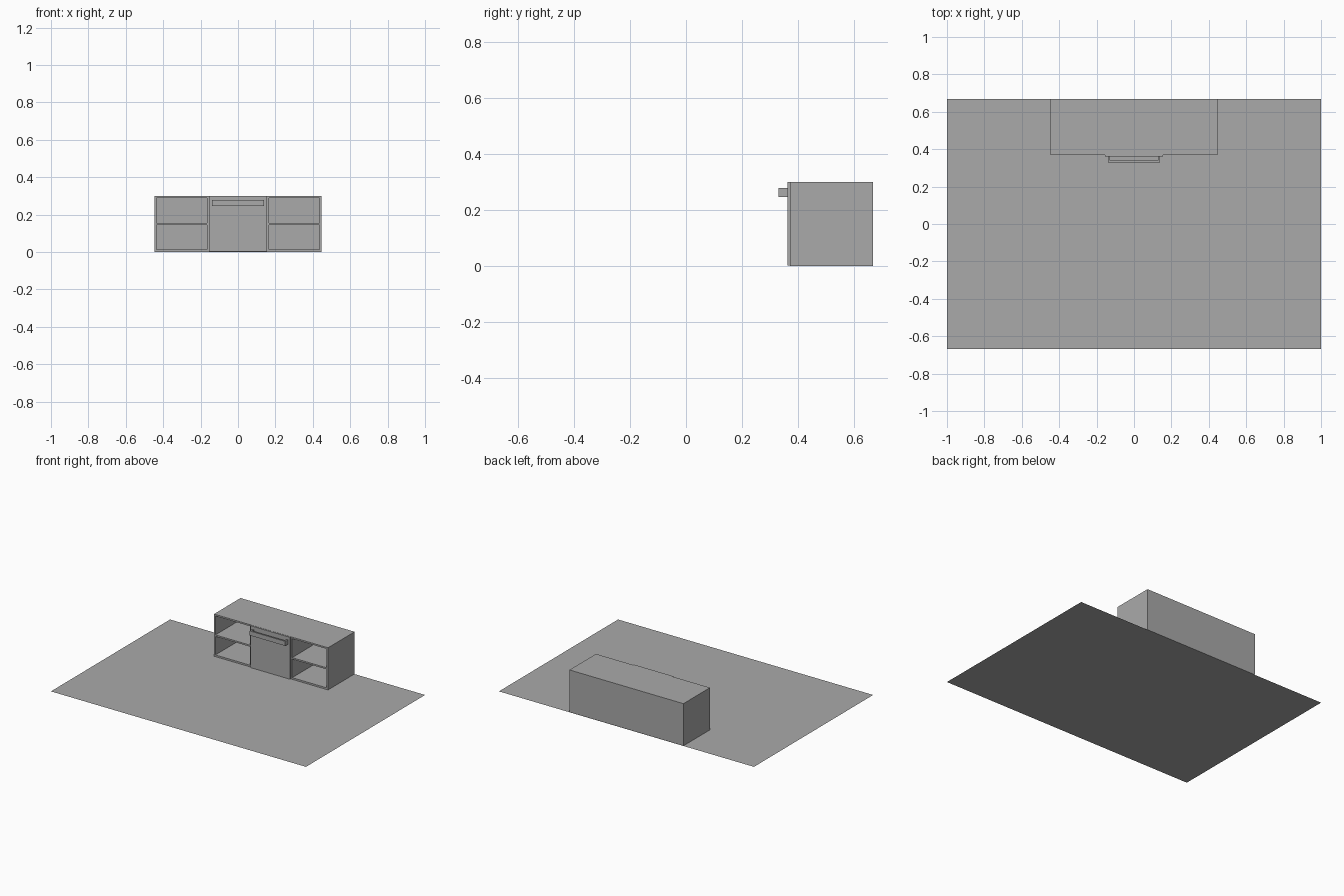
import bpy

if "Cube" in bpy.data.objects:
    bpy.data.objects.remove(bpy.data.objects["Cube"])

grey = bpy.data.materials.new("neutral grey")
grey.diffuse_color = (0.4, 0.4, 0.4, 1)
grey.use_nodes = True
grey.node_tree.nodes["Principled BSDF"].inputs["Base Color"].default_value = grey.diffuse_color


def box(name, x0, x1, y0, y1, z0, z1):
    """Axis-aligned panel from its limits."""
    bpy.ops.mesh.primitive_cube_add(
        size=1, location=((x0 + x1) / 2, (y0 + y1) / 2, (z0 + z1) / 2))
    ob = bpy.context.object
    ob.name = name
    ob.scale = (x1 - x0, y1 - y0, z1 - z0)
    bpy.ops.object.transform_apply(location=False, rotation=False, scale=True)
    ob.data.materials.append(grey)
    return ob


# Floor: a single flat sheet
bpy.ops.mesh.primitive_plane_add(size=1)
floor = bpy.context.object
floor.name = "floor"
floor.scale = (2, 1.334, 1)
bpy.ops.object.transform_apply(scale=True)
floor.data.materials.append(grey)

# Cabinet limits
W, F, B, H, T = 0.447, 0.37, 0.667, 0.30, 0.011
DOOR, INNER = 0.155, 0.166

# Carcass
box("cabinet_top", -W, W, F, B, H - T, H)
box("cabinet_base", -W, W, F, B, 0.001, 0.013)
box("back_panel", -W + T, W - T, B - T, B, 0.013, H - T)

# Sides, dividers and shelves on both halves
for side, s in (("left", -1), ("right", 1)):
    def panel(name, a, b, *rest):
        box(f"{side}_{name}", min(s * a, s * b), max(s * a, s * b), *rest)
    panel("side", W - T, W, F, B, 0.013, H - T)
    panel("divider", DOOR, INNER, F, B - T, 0.013, H - T)
    panel("shelf", INNER, W - T, F, B - T, 0.144, 0.155)
    panel("handle_post", 0.128, 0.139, 0.34, 0.361, 0.246, 0.278)

# Door standing slightly proud, with its handle bar
box("door", -DOOR, DOOR, 0.361, F + 0.003, 0.002, H - 0.001)
box("handle_bar", -0.139, 0.139, 0.33, 0.34, 0.246, 0.278)
